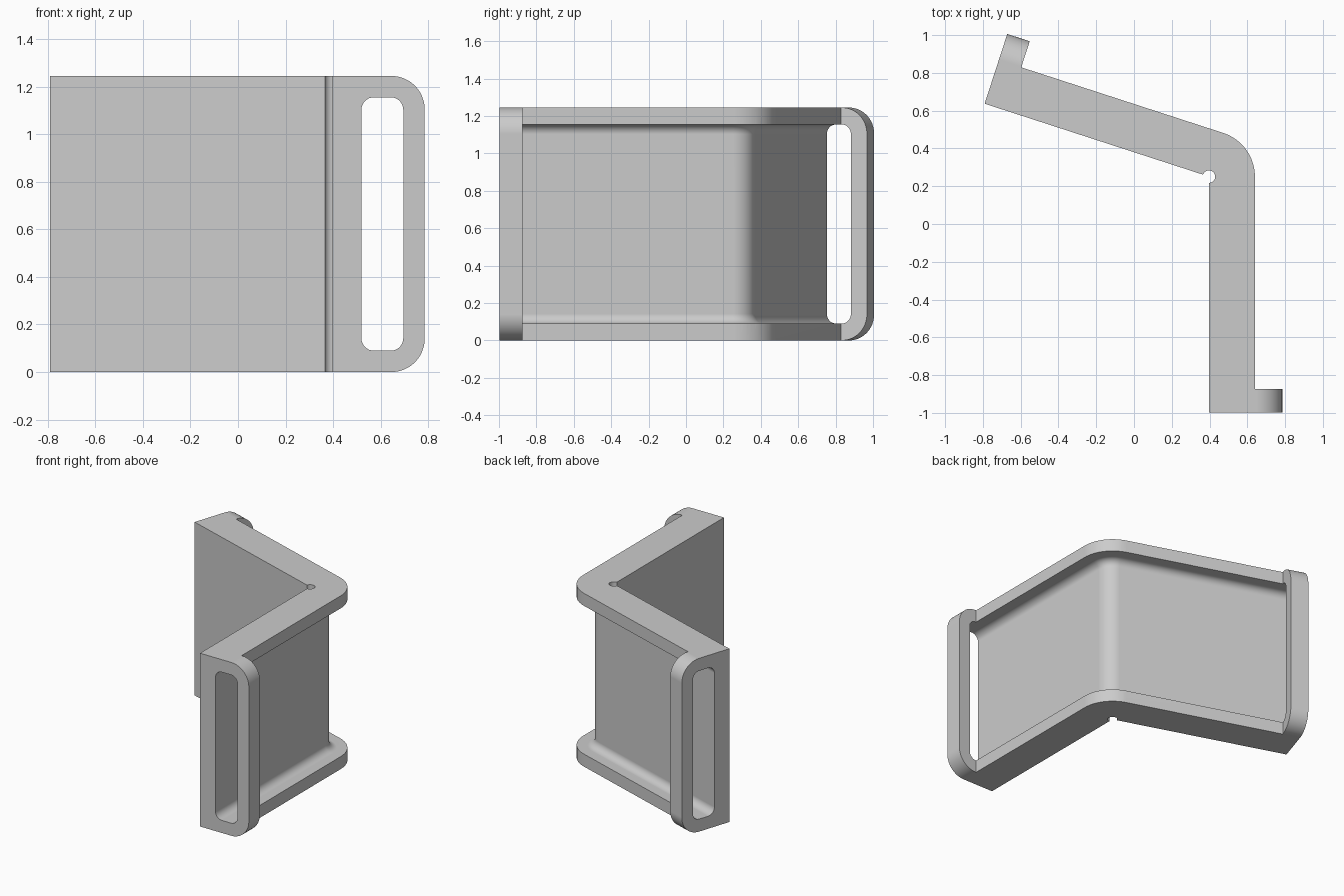
import bpy
import bmesh
from math import sin, cos, radians, pi
from mathutils import Vector

cube = bpy.data.objects.get("Cube")
if cube:
    bpy.data.objects.remove(cube, do_unlink=True)

HEIGHT = 1.245
PIVOT = Vector((0.397, 0.251))      # inner corner of the bend
LENGTH = 1.249                      # each arm, measured from the pivot
DEPTH, TAB_DEPTH = 0.243, 0.388     # flange and end tab depth
TAB_THICK, TAB_RADIUS = 0.125, 0.14
RELIEF = 0.033                      # relief hole radius
BEND = radians(72)


def polar(radius, angle):
    return PIVOT + radius * Vector((cos(angle), sin(angle)))


def arm_point(turn, s, d):
    """Plan point at s along an arm and d outward; turn is 0 or BEND."""
    out = Vector((cos(turn), sin(turn)))
    along = Vector((-out.y, out.x)) * (1 if turn else -1)
    return PIVOT + along * s + out * d


def arc(radius, start, end, steps):
    return [polar(radius, start + (end - start) * i / steps) for i in range(steps + 1)]


def new_object(name, bm):
    bmesh.ops.recalc_face_normals(bm, faces=bm.faces)
    mesh = bpy.data.meshes.new(name)
    bm.to_mesh(mesh)
    bm.free()
    obj = bpy.data.objects.new(name, mesh)
    bpy.context.collection.objects.link(obj)
    return obj


# Bracket body: plan outline with both end tabs and the relief hole
def tab_outline(turn):
    inner = LENGTH - TAB_THICK
    return [arm_point(turn, s, d) for s, d in
            ((LENGTH, 0), (LENGTH, TAB_DEPTH), (inner, TAB_DEPTH), (inner, DEPTH))]


outline = (tab_outline(0) + arc(DEPTH, 0, BEND, 16) + tab_outline(BEND)[::-1]
           + arc(RELIEF, BEND + pi / 2, -pi / 2, 24))
bm = bmesh.new()
base = bm.faces.new([bm.verts.new((p.x, p.y, 0)) for p in outline])
result = bmesh.ops.extrude_face_region(bm, geom=[base])
top = [g for g in result["geom"] if isinstance(g, bmesh.types.BMVert)]
bmesh.ops.translate(bm, verts=top, vec=(0, 0, HEIGHT))
bmesh.ops.recalc_face_normals(bm, faces=bm.faces)

# Round the outer corners of the tabs
ends = [(arm_point(t, LENGTH, TAB_DEPTH), arm_point(t, LENGTH - TAB_THICK, TAB_DEPTH))
        for t in (0, BEND)]


def is_tab_corner(edge):
    a, b = edge.verts
    return abs(a.co.z - b.co.z) < 1e-4 and any(
        min((a.co.xy - p).length + (b.co.xy - q).length,
            (a.co.xy - q).length + (b.co.xy - p).length) < 1e-3 for p, q in ends)


bmesh.ops.bevel(bm, geom=[e for e in bm.edges if is_tab_corner(e)],
                offset=TAB_RADIUS, segments=12, profile=0.5, affect='EDGES')
bracket = new_object("strap_bracket", bm)

# Channel cutter: rounded slot section swept along both arms and the bend
D0, D1, Z0, Z1, FILLET = 0.122, 0.298, 0.09, 1.155, 0.052
section = []
for i, (d, z) in enumerate(((D1 - FILLET, Z1 - FILLET), (D0 + FILLET, Z1 - FILLET),
                            (D0 + FILLET, Z0 + FILLET), (D1 - FILLET, Z0 + FILLET))):
    for k in range(9):
        a = (i + k / 8) * pi / 2
        section.append((d + FILLET * cos(a), z + FILLET * sin(a)))

overrun = LENGTH + 0.1
stations = [lambda d: arm_point(0, overrun, d)]
stations += [lambda d, a=BEND * i / 16: polar(d, a) for i in range(17)]
stations.append(lambda d: arm_point(BEND, overrun, d))

bm = bmesh.new()
rings = [[bm.verts.new((*place(d), z)) for d, z in section] for place in stations]
for r0, r1 in zip(rings, rings[1:]):
    for j in range(len(section)):
        k = (j + 1) % len(section)
        bm.faces.new((r0[j], r0[k], r1[k], r1[j]))
bm.faces.new(rings[0])
bm.faces.new(rings[-1])
cutter = new_object("channel_cutter", bm)
cutter.hide_render = True

# Cut the channel and both slots in one pass
bpy.context.view_layer.objects.active = bracket
bracket.select_set(True)
cut = bracket.modifiers.new("channel", 'BOOLEAN')
cut.operation = 'DIFFERENCE'
cut.solver = 'EXACT'
cut.object = cutter
bpy.ops.object.modifier_apply(modifier=cut.name)
bpy.data.objects.remove(cutter, do_unlink=True)

# Plain grey finish, smooth curves with crisp edges
grey = bpy.data.materials.new("plain_grey")
grey.use_nodes = True
color = (0.6, 0.6, 0.6, 1)
grey.diffuse_color = color
grey.node_tree.nodes["Principled BSDF"].inputs["Base Color"].default_value = color
bracket.data.materials.clear()
bracket.data.materials.append(grey)
bpy.ops.object.select_all(action='DESELECT')
bracket.select_set(True)
bpy.ops.object.shade_smooth_by_angle(angle=radians(30))
weighted = bracket.modifiers.new("weighted_normals", 'WEIGHTED_NORMAL')
weighted.keep_sharp = True
